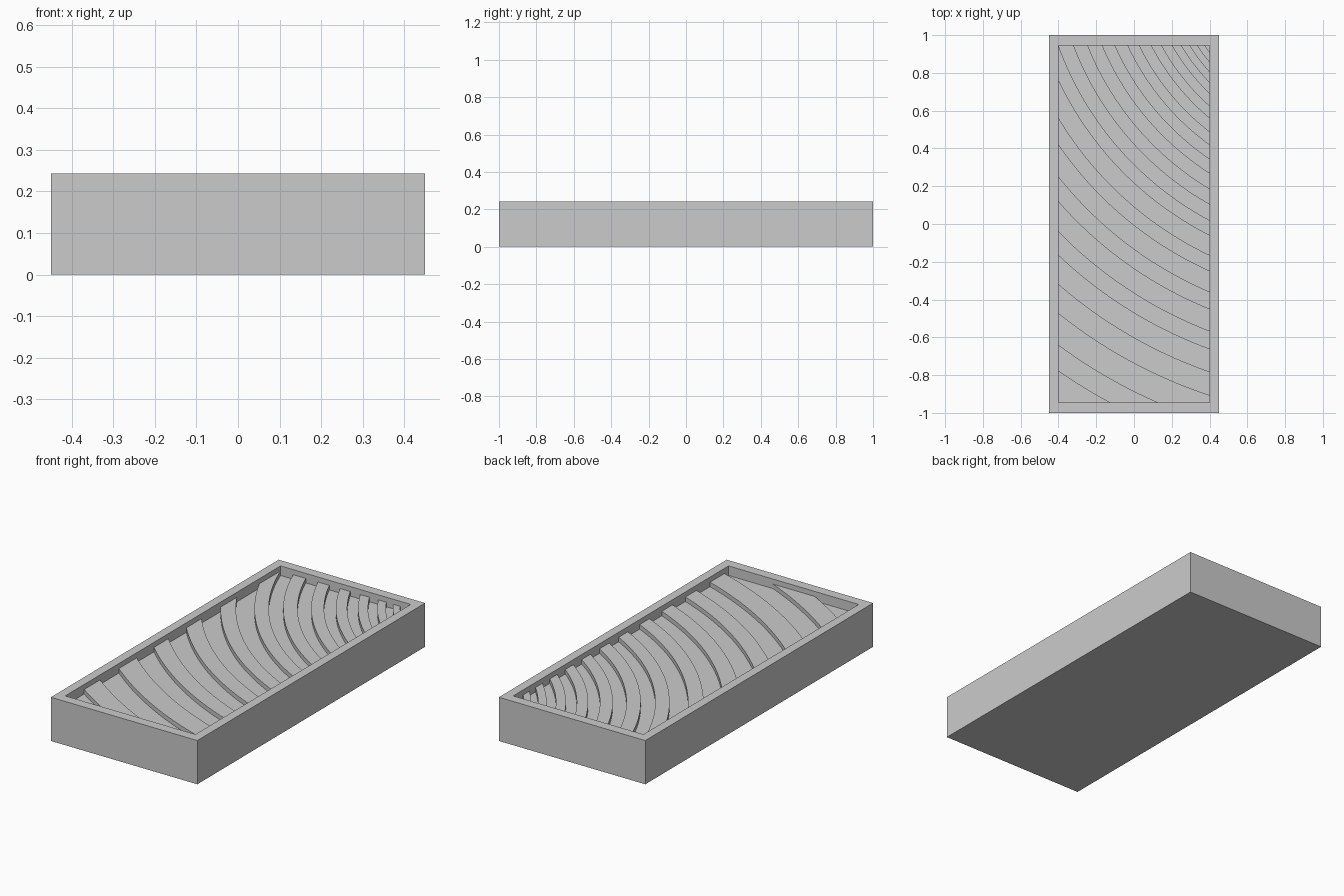
import bpy, bmesh, math
from mathutils import Vector

if "Cube" in bpy.data.objects:
    bpy.data.objects.remove(bpy.data.objects["Cube"])

HX, HY, H = 0.45, 1.0, 0.243      # outer half sizes and height
IX, IY = 0.40, 0.945              # recess half sizes
FLOOR, TOP = 0.19, 0.215          # recess floor and ridge tops
CX, CY = 1.20, 1.52               # common centre of the curved ridges


def finish(bm, name):
    bmesh.ops.recalc_face_normals(bm, faces=bm.faces)
    mesh = bpy.data.meshes.new(name)
    bm.to_mesh(mesh)
    bm.free()
    obj = bpy.data.objects.new(name, mesh)
    bpy.context.collection.objects.link(obj)
    return obj


# Tray: a block with a rectangular recess sunk into its top
bm = bmesh.new()
loops = []
for x, y, z in ((HX, HY, 0), (HX, HY, H), (IX, IY, H), (IX, IY, FLOOR)):
    loops.append([bm.verts.new((sx * x, sy * y, z))
                  for sx, sy in ((-1, -1), (1, -1), (1, 1), (-1, 1))])
for a, b in zip(loops, loops[1:]):
    for i in range(4):
        j = (i + 1) % 4
        bm.faces.new((a[i], a[j], b[j], b[i]))
bm.faces.new(loops[0])
bm.faces.new(loops[-1])
finish(bm, "tray")


def ridge(name, r_out, r_in, steps=96):
    """Flat ring strip trimmed to the recess, then raised into a ridge."""
    bm = bmesh.new()
    rows = []
    for i in range(steps + 1):
        a = math.radians(180 + 90 * i / steps)
        rows.append([bm.verts.new((CX + r * math.cos(a), CY + r * math.sin(a), FLOOR))
                     for r in (r_out, r_in)])
    for p, q in zip(rows, rows[1:]):
        bm.faces.new((p[0], q[0], q[1], p[1]))
    for n, d in (((1, 0, 0), IX), ((-1, 0, 0), IX), ((0, 1, 0), IY), ((0, -1, 0), IY)):
        n = Vector(n)
        bmesh.ops.bisect_plane(bm, geom=bm.verts[:] + bm.edges[:] + bm.faces[:],
                               plane_co=n * d, plane_no=n, clear_outer=True)
    ext = bmesh.ops.extrude_face_region(bm, geom=bm.faces[:], use_keep_orig=True)
    up = [v for v in ext["geom"] if isinstance(v, bmesh.types.BMVert)]
    bmesh.ops.translate(bm, verts=up, vec=(0, 0, TOP - FLOOR))
    finish(bm, name)


# Curved ridges: outer and inner radius, tightening towards the back right corner
bands = [(2.801, 2.688), (2.557, 2.437), (2.325, 2.234), (2.128, 2.042),
         (1.943, 1.865), (1.772, 1.700), (1.627, 1.555), (1.486, 1.4215),
         (1.362, 1.305), (1.250, 1.200), (1.153, 1.110), (1.074, 1.038),
         (1.008, 0.970)]
for k, (ro, ri) in enumerate(bands):
    ridge(f"curved_ridge_{k + 1}", ro, ri)
